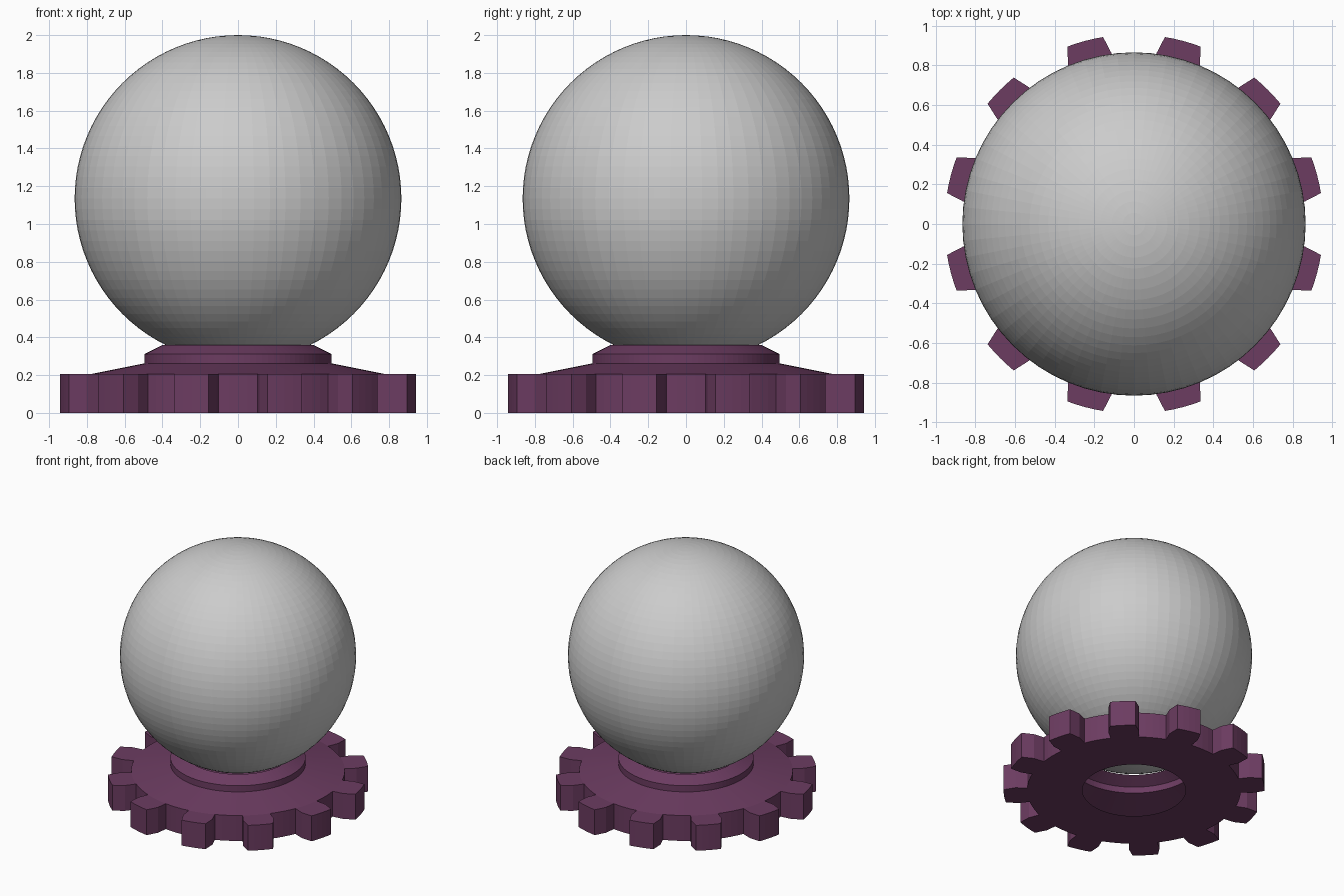
import bpy, bmesh, math

if "Cube" in bpy.data.objects:
    bpy.data.objects.remove(bpy.data.objects["Cube"])

TEETH, SUB = 12, 4                  # facets per tooth and per gap
N = TEETH * SUB * 2
STEP = 2 * math.pi / N
START = math.radians(7.5)
ROOT, PITCH, TIP = 0.782, 0.868, 0.955
TOP = 0.205


def finish(bm, name):
    bmesh.ops.recalc_face_normals(bm, faces=bm.faces)
    mesh = bpy.data.meshes.new(name)
    bm.to_mesh(mesh)
    bm.free()
    obj = bpy.data.objects.new(name, mesh)
    bpy.context.collection.objects.link(obj)
    return obj


def point(bm, r, a, z):
    return bm.verts.new((r * math.cos(a), r * math.sin(a), z))


# gear base: open shell, underside ring, then stepped collar on top
bm = bmesh.new()


def ring(r, z):
    return [point(bm, r, START + i * STEP, z) for i in range(N)]


def bridge(lo, hi):
    for i in range(N):
        j = (i + 1) % N
        bm.faces.new((lo[i], lo[j], hi[j], hi[i]))


root_low, root_top = ring(ROOT, 0), ring(ROOT, TOP)
bridge(ring(0.378, 0), root_low)
collar = [root_top] + [ring(r, z) for r, z in ((0.495, 0.262), (0.495, 0.312), (0.398, 0.36))]
for lo, hi in zip(collar, collar[1:]):
    bridge(lo, hi)

# teeth, with the gap walls between them
tip_scale = 5.6 / 7.5
for t in range(TEETH):
    first = t * SUB * 2
    centre = START + (first + SUB / 2) * STEP
    layers = []
    for z, root in ((0, root_low), (TOP, root_top)):
        rows = [root[first:first + SUB + 1]]
        for r, s in ((PITCH, 1), (TIP, tip_scale)):
            rows.append([point(bm, r, centre + (k - SUB / 2) * STEP * s, z)
                         for k in range(SUB + 1)])
        for a, b in zip(rows, rows[1:]):
            for k in range(SUB):
                bm.faces.new((a[k], a[k + 1], b[k + 1], b[k]))
        layers.append(rows)
    low, top = layers
    for k in range(SUB):
        bm.faces.new((low[2][k], low[2][k + 1], top[2][k + 1], top[2][k]))
    for side in (0, -1):
        for m in range(2):
            bm.faces.new((low[m][side], low[m + 1][side], top[m + 1][side], top[m][side]))
    for k in range(first + SUB, first + 2 * SUB):
        j = (k + 1) % N
        bm.faces.new((root_low[k], root_low[j], root_top[j], root_top[k]))

gear = finish(bm, "gear_base")
mat = bpy.data.materials.new("plum")
mat.diffuse_color = (0.15, 0.045, 0.12, 1)
mat.use_nodes = True
mat.node_tree.nodes["Principled BSDF"].inputs["Base Color"].default_value = mat.diffuse_color
gear.data.materials.append(mat)

# ball resting in the collar
bm = bmesh.new()
bmesh.ops.create_uvsphere(bm, u_segments=64, v_segments=48, radius=0.865)
bmesh.ops.translate(bm, verts=bm.verts, vec=(0, 0, 1.135))
finish(bm, "ball")
